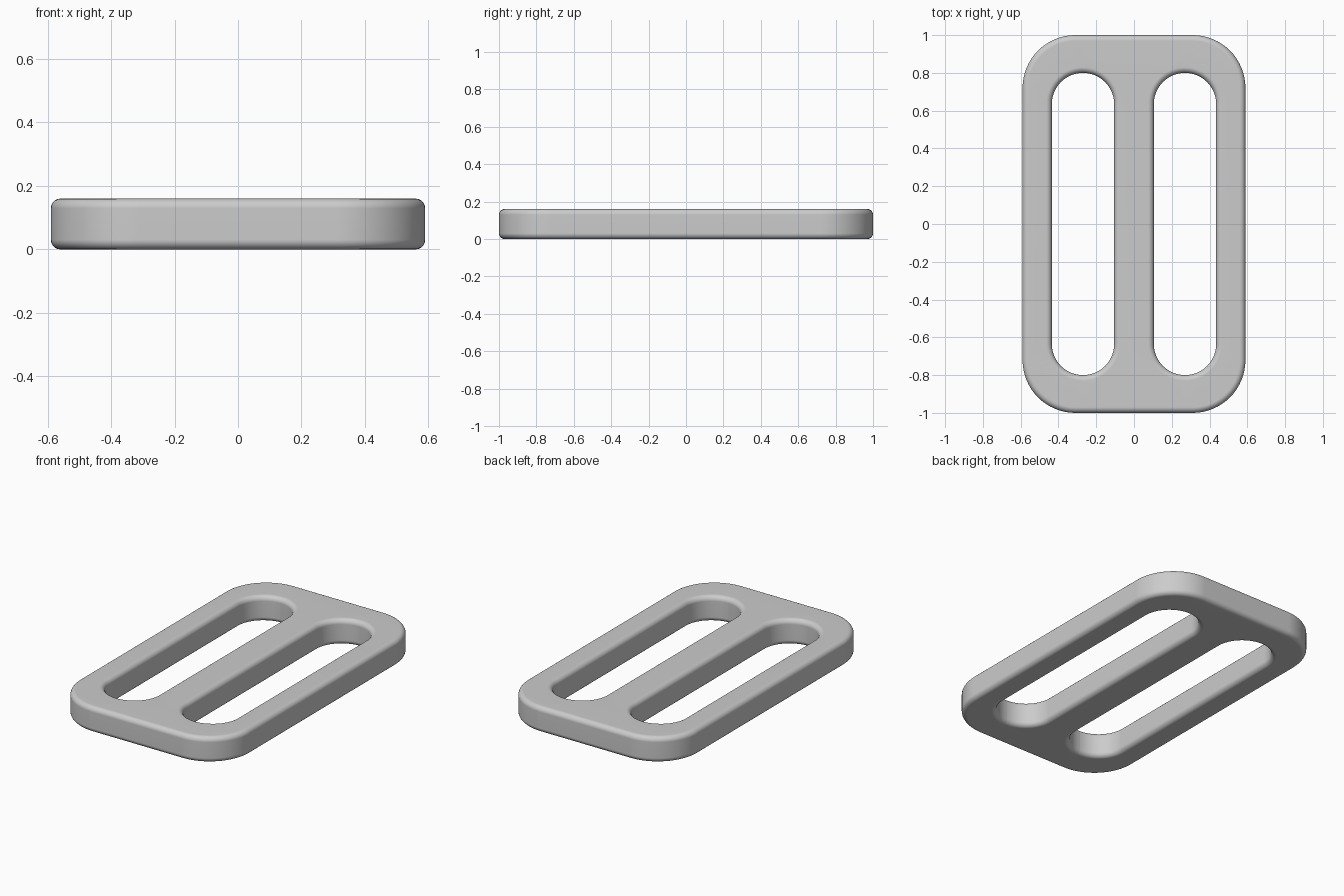
import bpy, bmesh, math

if "Cube" in bpy.data.objects:
    bpy.data.objects.remove(bpy.data.objects["Cube"])

THICK = 0.16    # plate thickness
ROUND = 0.03    # edge rounding
STEPS = 5       # segments in each rounded edge
ARC = 16        # segments in each corner


def rounded_outline(cx, hx, hy, r):
    """Closed outline of a rounded rectangle centred on (cx, 0)."""
    pts = []
    for i, (sx, sy) in enumerate([(1, 1), (-1, 1), (-1, -1), (1, -1)]):
        for k in range(ARC + 1):
            a = math.pi / 2 * (i + k / ARC)
            pts.append((cx + sx * (hx - r) + r * math.cos(a),
                        sy * (hy - r) + r * math.sin(a)))
    return pts


# Wall section: (inset into the material, height), rounded at bottom and top
lower = []
for k in range(STEPS + 1):
    a = math.pi / 2 * k / STEPS
    lower.append((ROUND * (1 - math.sin(a)), ROUND * (1 - math.cos(a))))
section = lower + [(d, THICK - z) for d, z in reversed(lower)]

bm = bmesh.new()
rims = {0: [], len(section) - 1: []}


def add_wall(cx, hx, hy, r, side):
    """Sweep the section round an outline; side=-1 outer rim, +1 slot."""
    rings = []
    for d, z in section:
        g = side * d
        rings.append([bm.verts.new((x, y, z)) for x, y in
                      rounded_outline(cx, hx + g, hy + g, r + g)])
    n = len(rings[0])
    for a, b in zip(rings, rings[1:]):
        for i in range(n):
            j = (i + 1) % n
            bm.faces.new((a[i], a[j], b[j], b[i]))
    for level in rims:
        ring = rings[level]
        rims[level] += [bm.edges.get((ring[i], ring[(i + 1) % n])) for i in range(n)]


# Outer rim and the two strap slots
add_wall(0, 0.59, 1.0, 0.28, -1)
for s in (-1, 1):
    add_wall(s * 0.27, 0.165, 0.80, 0.1649, 1)

# Flat top and bottom faces with the slots left open
for edges in rims.values():
    bmesh.ops.triangle_fill(bm, use_beauty=True, use_dissolve=False, edges=edges)
bmesh.ops.remove_doubles(bm, verts=bm.verts, dist=1e-5)
bmesh.ops.recalc_face_normals(bm, faces=bm.faces)

mesh = bpy.data.meshes.new("strap_slider")
bm.to_mesh(mesh)
bm.free()
slider = bpy.data.objects.new("strap_slider", mesh)
bpy.context.collection.objects.link(slider)
bpy.context.view_layer.objects.active = slider
slider.select_set(True)
bpy.ops.object.shade_smooth_by_angle(angle=math.radians(40))
weighted = slider.modifiers.new("flat_face_normals", 'WEIGHTED_NORMAL')
weighted.keep_sharp = True
